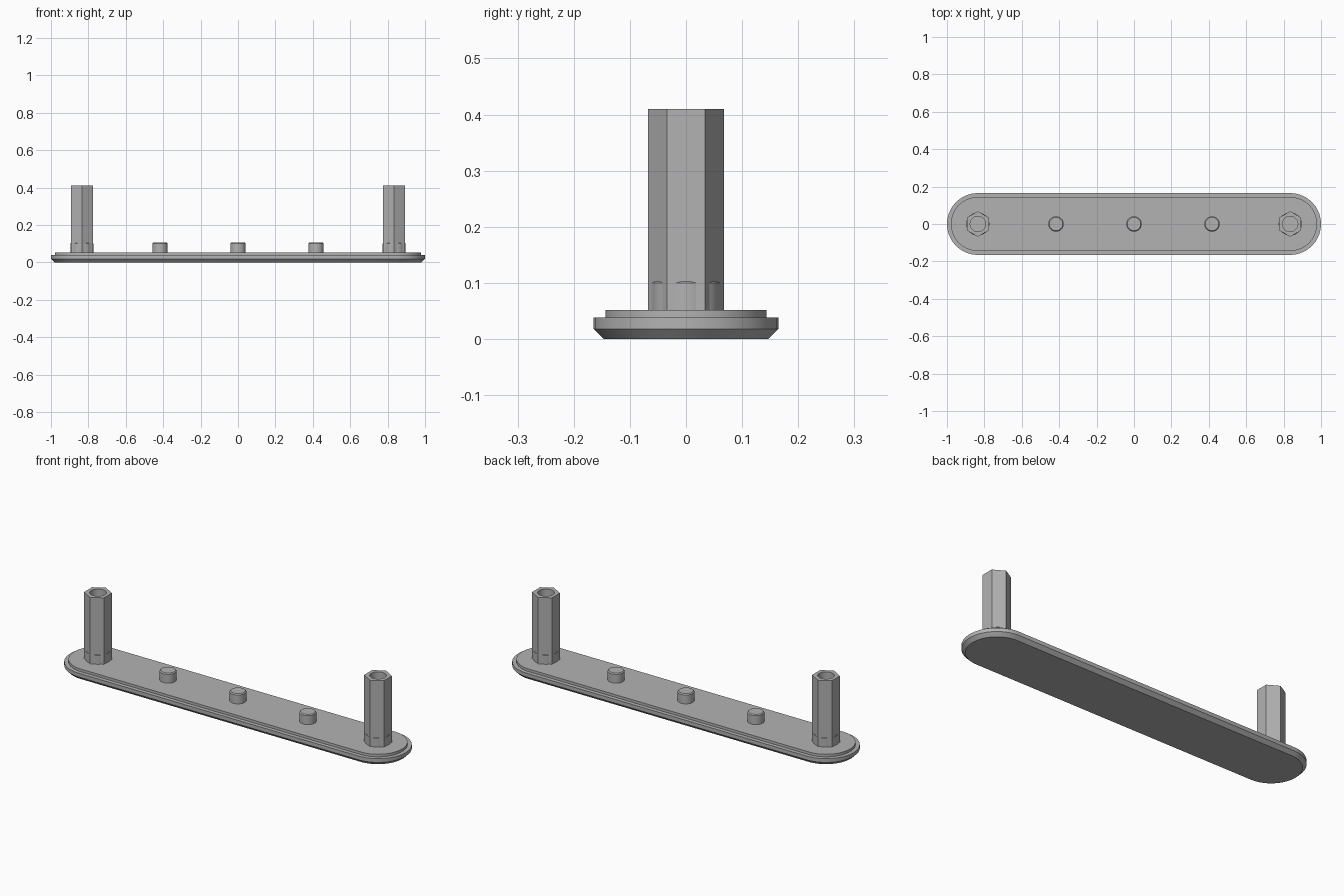
import bpy, bmesh, math

cube = bpy.data.objects.get("Cube")
if cube:
    bpy.data.objects.remove(cube, do_unlink=True)

SEG = 48
PLATE_TOP = 0.052
STUD_TOP = 0.105
POST_TOP = 0.41
POST_X = 0.835

grey = bpy.data.materials.new("plain grey")
grey.use_nodes = True
GREY = (0.45, 0.45, 0.45, 1)
grey.diffuse_color = GREY
grey.node_tree.nodes["Principled BSDF"].inputs["Base Color"].default_value = GREY


def round_ring(r, z, half_length=0.0):
    """Circle, or a round-ended slot when half_length is given."""
    pts = []
    for i in range(SEG):
        a = 2 * math.pi * (i + 0.5) / SEG
        shift = math.copysign(half_length, math.cos(a))
        pts.append((r * math.cos(a) + shift, r * math.sin(a), z))
    return pts


def circle_ring(r, z):
    angles = [2 * math.pi * i / SEG for i in range(SEG)]
    return [(r * math.cos(a), r * math.sin(a), z) for a in angles]


def hex_ring(apothem, z):
    """Hexagon with flats facing left and right, sampled like a circle."""
    pts = []
    for i in range(SEG):
        deg = 360 * i / SEG
        a = math.radians(deg)
        r = apothem / math.cos(math.radians((deg + 30) % 60 - 30))
        pts.append((r * math.cos(a), r * math.sin(a), z))
    return pts


def loft(name, rings, x=0.0):
    """Skin a stack of rings and close both ends."""
    bm = bmesh.new()
    loops = [[bm.verts.new(p) for p in ring] for ring in rings]
    for low, high in zip(loops, loops[1:]):
        for i in range(SEG):
            j = (i + 1) % SEG
            bm.faces.new((low[i], low[j], high[j], high[i]))
    bm.faces.new(loops[0][::-1])
    bm.faces.new(loops[-1])
    bmesh.ops.recalc_face_normals(bm, faces=bm.faces)
    mesh = bpy.data.meshes.new(name)
    bm.to_mesh(mesh)
    bm.free()
    mesh.materials.append(grey)
    obj = bpy.data.objects.new(name, mesh)
    obj.location.x = x
    bpy.context.collection.objects.link(obj)
    bpy.ops.object.select_all(action="DESELECT")
    obj.select_set(True)
    bpy.context.view_layer.objects.active = obj
    bpy.ops.object.shade_smooth_by_angle(angle=math.radians(25))
    return obj


def stud(name, r, x):
    loft(name, [circle_ring(r, PLATE_TOP - 0.01),
                circle_ring(r, STUD_TOP - 0.005),
                circle_ring(r - 0.005, STUD_TOP)], x)


# Base plate: bevelled underside, straight rim, stepped top
profile = [(0.147, 0), (0.165, 0.018), (0.165, 0.038),
           (0.144, 0.038), (0.144, PLATE_TOP)]
loft("base_plate", [round_ring(r, z, POST_X) for r, z in profile])

# Three short locating studs
for label, x in (("right", -0.417), ("middle", 0), ("left", 0.417)):
    stud(label + "_stud", 0.041, x)

# Hollow hexagonal posts, each standing over a wider round boss
for label, x in (("right", -POST_X), ("left", POST_X)):
    stud(label + "_post_boss", 0.0618, x)
    loft(label + "_hex_post", [hex_ring(0.059, PLATE_TOP - 0.01),
                               hex_ring(0.059, POST_TOP),
                               circle_ring(0.041, POST_TOP),
                               circle_ring(0.041, STUD_TOP - 0.01)], x)
